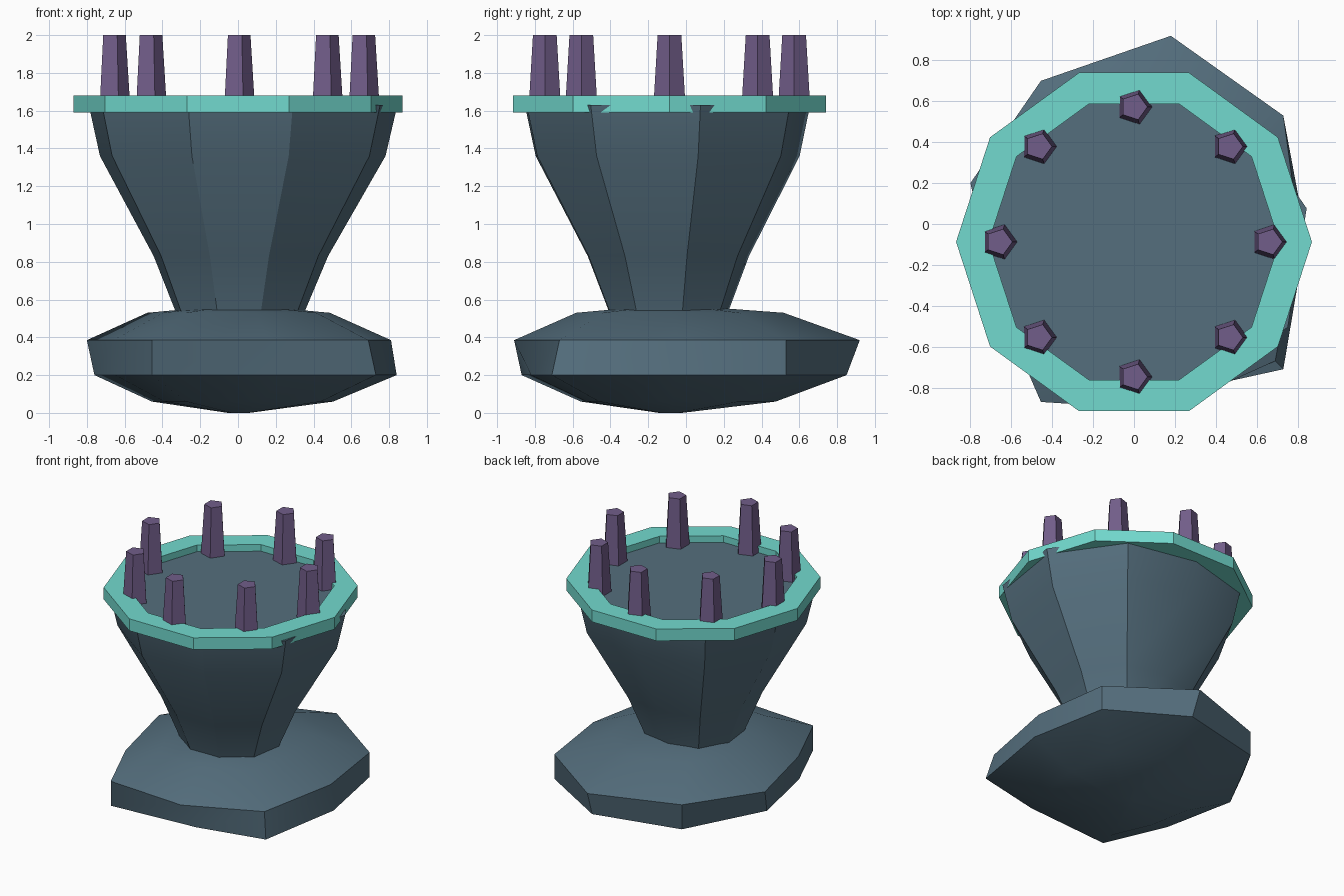
import bpy, math

if "Cube" in bpy.data.objects:
    bpy.data.objects.remove(bpy.data.objects["Cube"])

CY = -0.0875  # shared vertical axis of cup, rim and spikes


def material(name, rgb):
    m = bpy.data.materials.new(name)
    m.diffuse_color = (*rgb, 1)
    m.use_nodes = True
    m.node_tree.nodes["Principled BSDF"].inputs["Base Color"].default_value = m.diffuse_color
    return m


slate = material("slate", (0.089, 0.156, 0.205))
teal = material("teal", (0.168, 0.70, 0.62))
purple = material("purple", (0.165, 0.110, 0.252))


def ring(radius, z, sides, cx=0, cy=CY):
    return [(cx + radius * math.cos(2 * math.pi * i / sides),
             cy + radius * math.sin(2 * math.pi * i / sides), z) for i in range(sides)]


def loft(name, rings, mat, closed=False, smooth=None):
    """Skin stacked rings; either cap both ends or close the last ring to the first."""
    n = len(rings[0])
    verts = [v for r in rings for v in r]
    count = len(rings)
    faces = []
    for k in range(count if closed else count - 1):
        a, b = k * n, (k + 1) % count * n
        faces += [(a + i, a + (i + 1) % n, b + (i + 1) % n, b + i) for i in range(n)]
    if not closed:
        faces.append(tuple(reversed(range(n))))
        faces.append(tuple(range((count - 1) * n, count * n)))
    me = bpy.data.meshes.new(name)
    me.from_pydata(verts, [], faces)
    me.materials.append(mat)
    ob = bpy.data.objects.new(name, me)
    bpy.context.collection.objects.link(ob)
    if smooth:
        bpy.ops.object.select_all(action='DESELECT')
        ob.select_set(True)
        bpy.context.view_layer.objects.active = ob
        bpy.ops.object.shade_smooth_by_angle(angle=math.radians(smooth))
    return ob


# Boulder base: irregular nine-sided belt, shrinking to a point above and below
upper = [(0.81, -0.05), (0.73, 0.53), (0.18, 0.92), (-0.455, 0.70), (-0.80, 0.20),
         (-0.66, -0.40), (-0.455, -0.87), (0.16, -0.91), (0.69, -0.67)]
lower = [(0.84, -0.06), (0.73, 0.53), (0.19, 0.85), (-0.455, 0.70), (-0.76, 0.12),
         (-0.65, -0.42), (-0.455, -0.87), (0.23, -0.82), (0.73, -0.71)]


def scaled(points, s, z):
    return [(x * s, CY + (y - CY) * s, z) for x, y in points]


loft("boulder_base", [scaled(lower, 0.07, 0.0), scaled(lower, 0.60, 0.06),
                      scaled(lower, 1, 0.20), scaled(upper, 1, 0.385),
                      scaled(upper, 0.60, 0.53), scaled(upper, 0.2, 0.56)], slate, smooth=30)

# Flared cup with a slightly uneven nine-sided outline
radii = [0.86, 0.86, 0.82, 0.745, 0.80, 0.80, 0.84, 0.81, 0.81]


def cup_ring(s, z):
    out = []
    for i, r in enumerate(radii):
        a = math.radians(-29 + 40 * i)
        out.append((r * s * math.cos(a), CY + r * s * math.sin(a), z))
    return out


loft("cup", [cup_ring(s, z) for s, z in
             [(0.40, 0.48), (0.425, 0.55), (0.565, 0.83), (0.925, 1.36), (1.0, 1.63)]],
     slate, smooth=30)

# Ten-sided rim band
loft("rim", [ring(0.87, 1.59, 10), ring(0.87, 1.68, 10),
             ring(0.71, 1.68, 10), ring(0.71, 1.59, 10)], teal, closed=True)

# Eight tapered five-sided spikes standing on the rim
for i in range(8):
    a = math.pi / 4 * i
    cx, cy = 0.66 * math.cos(a), CY + 0.66 * math.sin(a)
    loft(f"spike_{i + 1}", [ring(0.09, 1.61, 5, cx, cy), ring(0.066, 2.0, 5, cx, cy)], purple)
